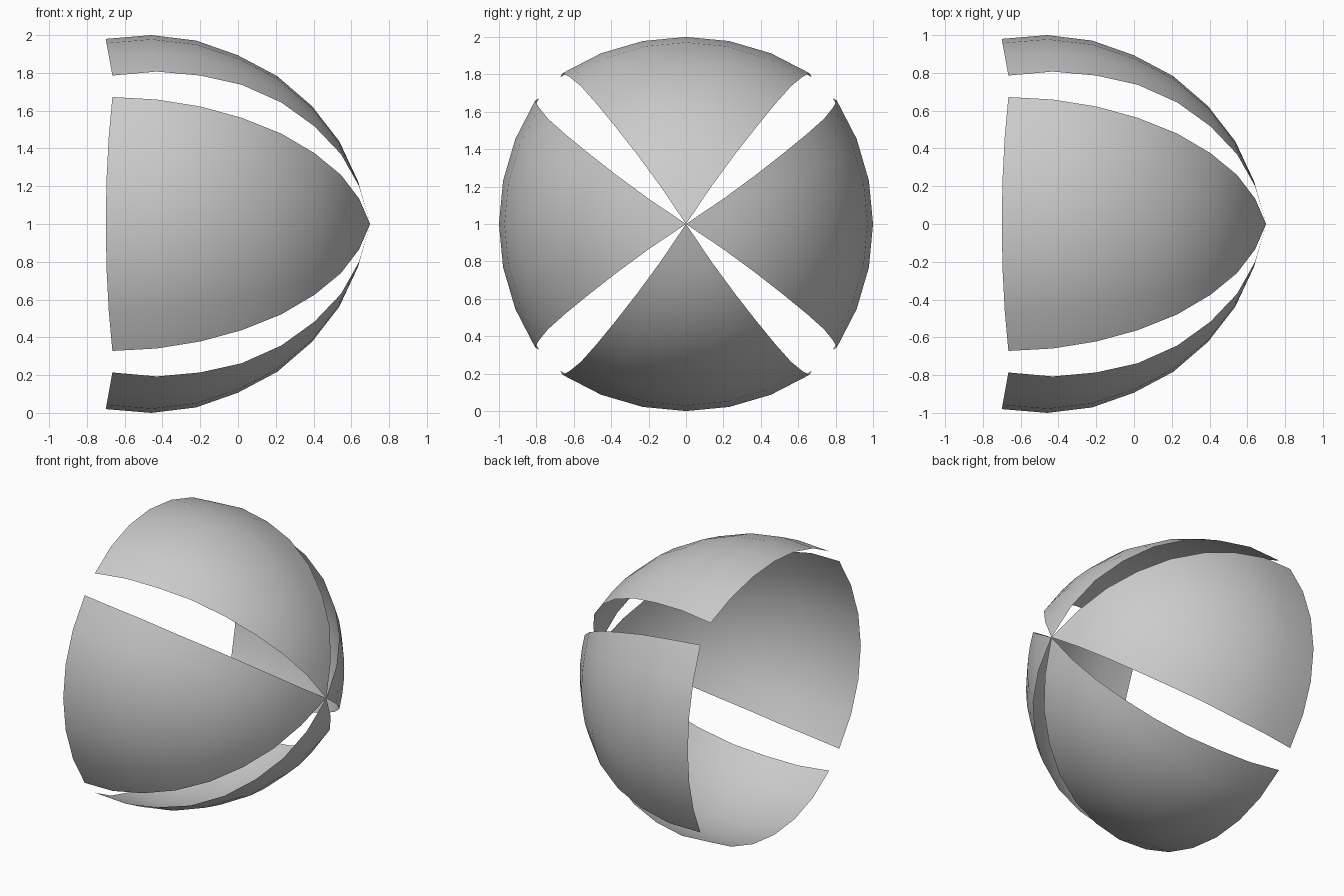
import bpy, bmesh
from math import sin, cos, radians
from mathutils import Matrix, Vector

if "Cube" in bpy.data.objects:
    bpy.data.objects.remove(bpy.data.objects["Cube"])

# Rows from open end to tip: (mid x, mid radius, edge x, half width, edge height)
ROWS = [
    (-0.700, 0.980, -0.665, 0.672, 0.786),
    (-0.460, 1.000, -0.430, 0.659, 0.807),
    (-0.222, 0.971, -0.200, 0.622, 0.786),
    (0.000, 0.893, 0.020, 0.562, 0.737),
    (0.207, 0.783, 0.230, 0.478, 0.643),
    (0.391, 0.625, 0.405, 0.375, 0.517),
    (0.536, 0.438, 0.545, 0.260, 0.370),
    (0.636, 0.225, 0.641, 0.135, 0.200),
]
STEP = radians(11.3)   # angle between neighbouring columns of a petal
HALF = 3               # columns each side of the middle


def build_petal(name, angle):
    bm = bmesh.new()
    grid = []
    for xm, r, xe, w, h in ROWS:
        row = []
        for j in range(-HALF, HALF + 1):
            across = sin(j * STEP) / sin(HALF * STEP)
            drop = (1 - cos(j * STEP)) / (1 - cos(HALF * STEP))
            row.append(bm.verts.new((xm + (xe - xm) * drop, w * across, r + (h - r) * drop)))
        grid.append(row)
    tip = bm.verts.new((0.7, 0, 0))
    for a, b in zip(grid, grid[1:]):
        for j in range(2 * HALF):
            bm.faces.new((a[j], b[j], b[j + 1], a[j + 1]))
    for j in range(2 * HALF):
        bm.faces.new((grid[-1][j], tip, grid[-1][j + 1]))
    for f in bm.faces:
        f.normal_update()
        if f.normal.dot(f.calc_center_median() - Vector((-0.3, 0, 0))) < 0:
            f.normal_flip()
        f.smooth = True
    # Turn about the long axis and lift onto the ground
    bm.transform(Matrix.Translation((0, 0, 1)) @ Matrix.Rotation(radians(angle), 4, 'X'))
    mesh = bpy.data.meshes.new(name)
    bm.to_mesh(mesh)
    bm.free()
    bpy.context.collection.objects.link(bpy.data.objects.new(name, mesh))


# Four shell petals meeting at the tip
for name, angle in (("top_petal", 0), ("front_petal", 90), ("bottom_petal", 180), ("back_petal", 270)):
    build_petal(name, angle)
